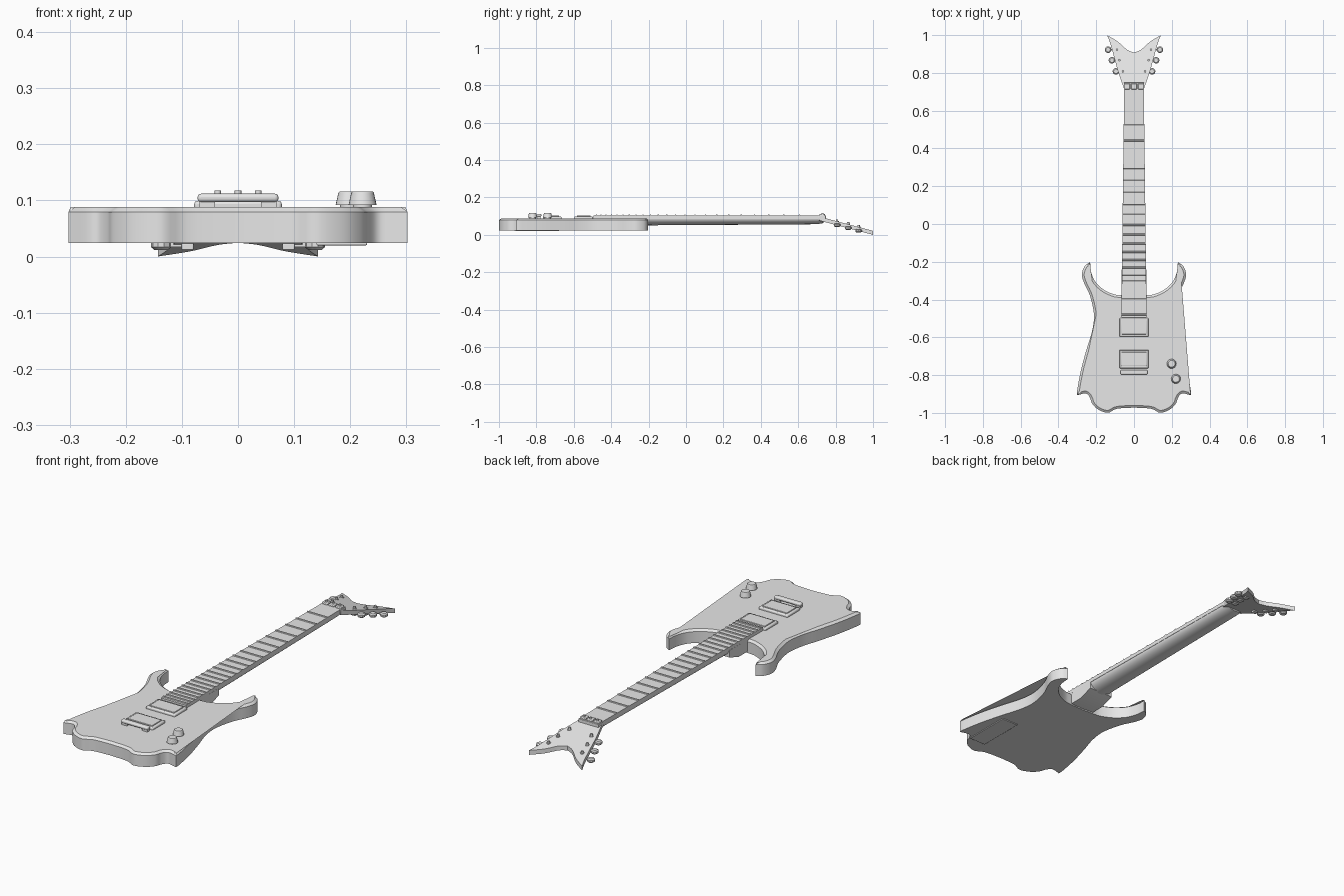
import bpy, bmesh, math
from mathutils import Vector

cube = bpy.data.objects.get("Cube")
if cube:
    bpy.data.objects.remove(cube, do_unlink=True)

grey = bpy.data.materials.new("plain_grey")
grey.use_nodes = True
grey.diffuse_color = (0.8, 0.8, 0.8, 1)
grey.node_tree.nodes["Principled BSDF"].inputs["Base Color"].default_value = (0.8, 0.8, 0.8, 1)


def finish(name, bm, bevel=0, segments=2):
    """Turn a bmesh into a shaded object, with an optional rounded edge."""
    bmesh.ops.recalc_face_normals(bm, faces=bm.faces)
    mesh = bpy.data.meshes.new(name)
    bm.to_mesh(mesh)
    bm.free()
    mesh.materials.append(grey)
    ob = bpy.data.objects.new(name, mesh)
    bpy.context.collection.objects.link(ob)
    if bevel:
        mod = ob.modifiers.new("Bevel", "BEVEL")
        mod.width, mod.segments = bevel, segments
    bpy.ops.object.select_all(action="DESELECT")
    ob.select_set(True)
    bpy.context.view_layer.objects.active = ob
    bpy.ops.object.shade_smooth_by_angle(angle=math.radians(32))
    return ob


def loft(name, rings, **kw):
    """Skin equal-length rings of points and cap both ends."""
    bm = bmesh.new()
    loops = [[bm.verts.new(p) for p in ring] for ring in rings]
    n = len(loops[0])
    for a, b in zip(loops, loops[1:]):
        for i in range(n):
            j = (i + 1) % n
            bm.faces.new((a[i], a[j], b[j], b[i]))
    bm.faces.new(loops[0][::-1])
    bm.faces.new(loops[-1])
    return finish(name, bm, **kw)


def box(name, x, y, z, **kw):
    return loft(name, [[(x[0], y[0], h), (x[1], y[0], h), (x[1], y[1], h), (x[0], y[1], h)]
                       for h in z], **kw)


def lathe(name, x, y, steps, sides=24):
    """Round part on a vertical axis; steps are (radius, height)."""
    turn = [math.tau * i / sides for i in range(sides)]
    return loft(name, [[(x + r * math.cos(t), y + r * math.sin(t), z) for t in turn]
                       for r, z in steps])


def curve(points, steps=5):
    """Smooth curve through the points, ends included."""
    p = [Vector(q) for q in points]
    p = [2 * p[0] - p[1]] + p + [2 * p[-1] - p[-2]]
    out = []
    for a, b, c, d in zip(p, p[1:], p[2:], p[3:]):
        for k in range(steps):
            t = k / steps
            out.append(0.5 * (2 * b + (c - a) * t + (2 * a - 5 * b + 4 * c - d) * t * t
                              + (3 * b - a - 3 * c + d) * t ** 3))
    return out + [p[-2]]


def mirrored(half):
    """Close a half outline that starts and ends on the centre line."""
    return half + [Vector((-v.x, v.y)) for v in half[-2:0:-1]]


def inset(outline, amount):
    out = []
    for i, v in enumerate(outline):
        d = (outline[(i + 1) % len(outline)] - outline[i - 1]).normalized()
        out.append(v + Vector((d.y, -d.x)) * amount)
    return out


# Body: horned outline, clockwise from the neck pocket on the +x side
inner_horn = curve([(0, -.38), (.07, -.377), (.11, -.371), (.164, -.345),
                    (.207, -.302), (.228, -.25), (.232, -.202)])
side = curve([(.232, -.202), (.26, -.222), (.276, -.265), (.265, -.31), (.233, -.38),
              (.212, -.48), (.222, -.567), (.25, -.66), (.28, -.77), (.3, -.875), (.302, -.907)])
tail = curve([(.302, -.907), (.255, -.897), (.233, -.92), (.222, -.95), (.19, -.982),
              (.138, -.999), (.09, -.978), (0, -.972)])
outline = mirrored(inner_horn + side[1:] + tail[1:])
edge = inset(outline, .012)
loft("body", [[(v.x, v.y, z) for v in ring]
              for ring, z in ((outline, .024), (outline, .079), (edge, .088))])

# Back cover plate
box("back_cover", (.14, .23), (-.92, -.68), (.020, .026), bevel=.002)


# Neck and fingerboard taper towards the nut
def half_width(y):
    return .067 - .015 * (y + .49) / 1.2


def neck_ring(y, depth):
    w = half_width(y) * .98
    arc = [math.pi + math.pi * i / 16 for i in range(17)]
    return [(w * math.cos(t), y, .089 + depth * math.sin(t)) for t in arc]


loft("neck", [neck_ring(-.36, .04), neck_ring(-.2, .038), neck_ring(.6, .033),
              neck_ring(.7, .032), neck_ring(.735, .026)])
loft("fingerboard", [[(-half_width(y), y, .086), (half_width(y), y, .086),
                      (half_width(y), y, .104), (-half_width(y), y, .104)]
                     for y in (-.495, .715)])

# Heel block joining the neck to the body
heel = [(-.42, .03), (-.31, .03), (-.24, .054), (-.24, .088), (-.42, .088)]
loft("neck_heel", [[(x, y, z) for y, z in heel] for x in (-.065, .065)])

# Frets at equal-tempered spacing
for n in range(1, 24):
    y = .697 - 1.6 * (1 - 2 ** (-n / 12))
    w = half_width(y)
    loft("fret_%d" % n, [[(x, y - .005, .103), (x, y - .003, .108),
                          (x, y + .003, .108), (x, y + .005, .103)] for x in (-w, w)])

# Locking nut with three clamps
box("nut", (-.054, .054), (.708, .748), (.078, .104), bevel=.002)
for x in (-.036, 0, .036):
    box("nut_clamp", (x - .015, x + .015), (.713, .743), (.1, .112), bevel=.003)
    lathe("nut_screw", x, .73, [(.006, .11), (.006, .118)], 12)


# Headstock: swept V shape leaning back
def head_top(y):
    return .093 - .265 * (y - .73)


notch = curve([(0, .907), (.037, .923), (.085, .965), (.143, 1)])
flank = curve([(.143, 1), (.127, .96), (.106, .886), (.085, .81), (.064, .748), (.052, .715)])
head = mirrored(notch + flank[1:] + [Vector((0, .715))])
loft("headstock", [[(v.x, v.y, head_top(v.y) - drop) for v in head] for drop in (.0214, 0)])

# Tuners, three a side
for s in (-1, 1):
    for post, button, y in ((.09, .134, .923), (.078, .114, .867), (.059, .093, .808)):
        top = head_top(y)
        lathe("tuner_post", s * post, y, [(.009, top - .005), (.009, top + .003),
                                          (.006, top + .003), (.006, top + .011)], 12)
        box("tuner_housing", (s * post - .011, s * post + .011), (y - .011, y + .011),
            (top - .03, top - .018), bevel=.002)
        mid = top - .021
        box("tuner_shaft", sorted((s * post, s * button)), (y - .004, y + .004),
            (mid - .004, mid + .004))
        lathe("tuner_button", s * (button + .003), y,
              [(.012, mid - .009), (.018, mid - .004), (.018, mid + .005), (.012, mid + .01)], 10)

# Pickups: bevelled frame with a raised cover
for name, y in (("neck_pickup", -.547), ("bridge_pickup", -.715)):
    box(name + "_frame", (-.078, .078), (y - .049, y + .049), (.08, .099), bevel=.005)
    box(name + "_cover", (-.066, .066), (y - .037, y + .037), (.09, .103), bevel=.002)

# Bridge: rounded bar on two feet
box("bridge_bar", (-.072, .072), (-.797, -.773), (.097, .112), bevel=.006, segments=3)
for x in (-.055, .055):
    box("bridge_foot", (x - .014, x + .014), (-.793, -.777), (.085, .1))

# Control knobs
for x, y in ((.199, -.74), (.222, -.82)):
    lathe("control_knob", x, y, [(.017, .085), (.017, .092), (.025, .092),
                                 (.020, .114), (.018, .116)])
